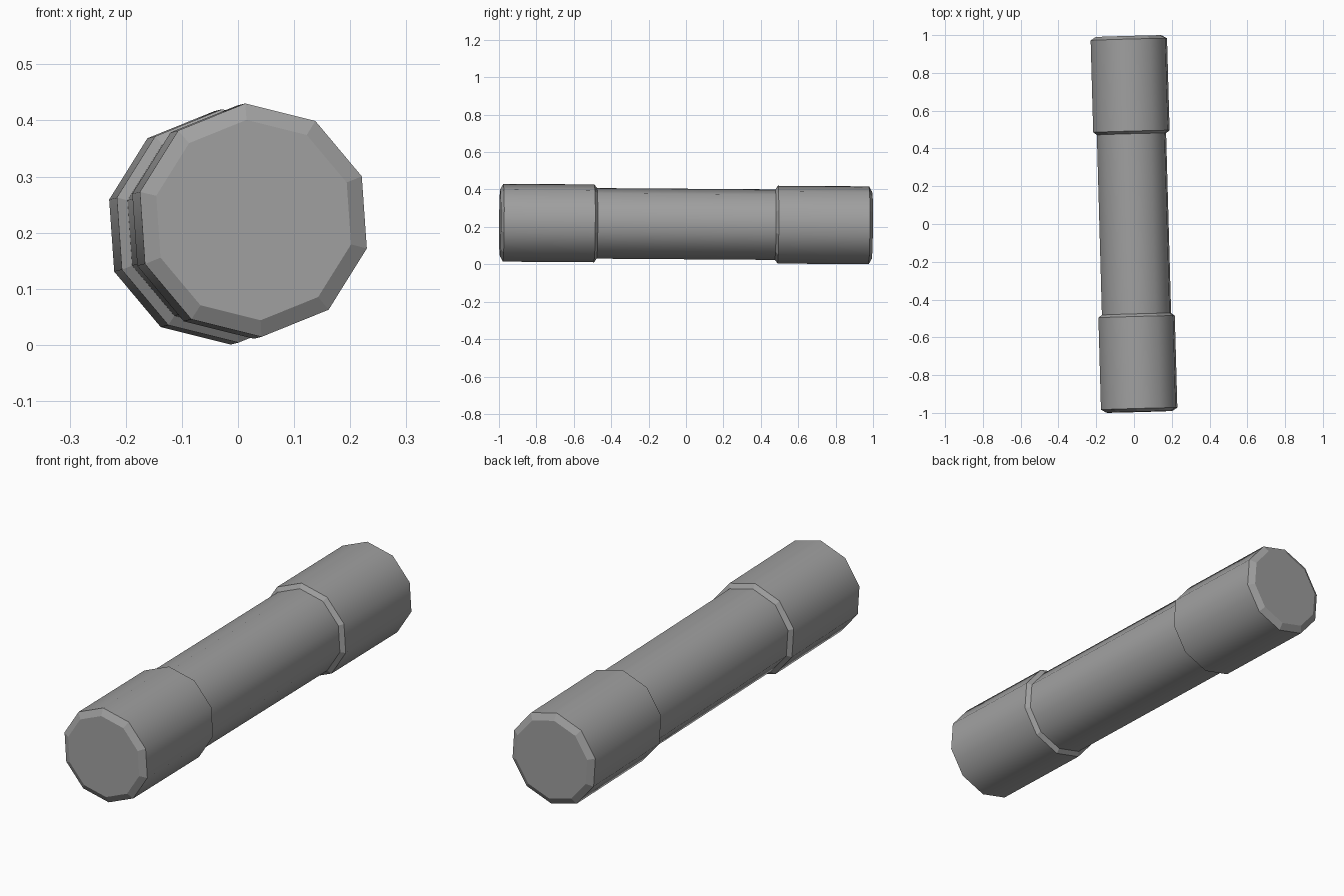
import bpy
import bmesh
from math import cos, sin, radians, pi
from mathutils import Euler, Matrix

SIDES = 10
PHASE = radians(-14)

cube = bpy.data.objects.get("Cube")
if cube:
    bpy.data.objects.remove(cube, do_unlink=True)

# Single plain grey
grey = bpy.data.materials.new("plain grey")
grey.use_nodes = True
color = (0.35, 0.35, 0.35, 1)
grey.diffuse_color = color
grey.node_tree.nodes["Principled BSDF"].inputs["Base Color"].default_value = color

# The whole bar lies slightly askew along y
tilt = Matrix.Translation((0, 0, 0.2155)) @ Euler((-0.007, 0, 0.028)).to_matrix().to_4x4()


def turned_part(name, profile, smooth_length=0.1):
    """Ten-sided solid from (position, radius) pairs along the axis."""
    bm = bmesh.new()
    rings = []
    for y, r in profile:
        angles = [PHASE + 2 * pi * i / SIDES for i in range(SIDES)]
        rings.append([bm.verts.new((r * cos(a), y, r * sin(a))) for a in angles])
    for (y0, _), (y1, _), a, b in zip(profile, profile[1:], rings, rings[1:]):
        for i in range(SIDES):
            j = (i + 1) % SIDES
            face = bm.faces.new((a[i], a[j], b[j], b[i]))
            # Long walls are smooth, chamfers stay faceted
            face.smooth = abs(y1 - y0) > smooth_length
    bm.faces.new(rings[0])
    bm.faces.new(rings[-1])
    bmesh.ops.recalc_face_normals(bm, faces=bm.faces)
    bm.transform(tilt)
    mesh = bpy.data.meshes.new(name)
    bm.to_mesh(mesh)
    bm.free()
    mesh.materials.append(grey)
    obj = bpy.data.objects.new(name, mesh)
    bpy.context.collection.objects.link(obj)


# Narrow middle bar
turned_part("middle_bar", [(-0.6, 0.189), (0.6, 0.189)])

# Wider sleeves with chamfered rims at both ends
sleeve = [(0.476, 0.188), (0.491, 0.2085), (0.978, 0.2085), (0.995, 0.179)]
for name, side in (("front_sleeve", -1), ("back_sleeve", 1)):
    turned_part(name, [(side * y, r) for y, r in sleeve])
